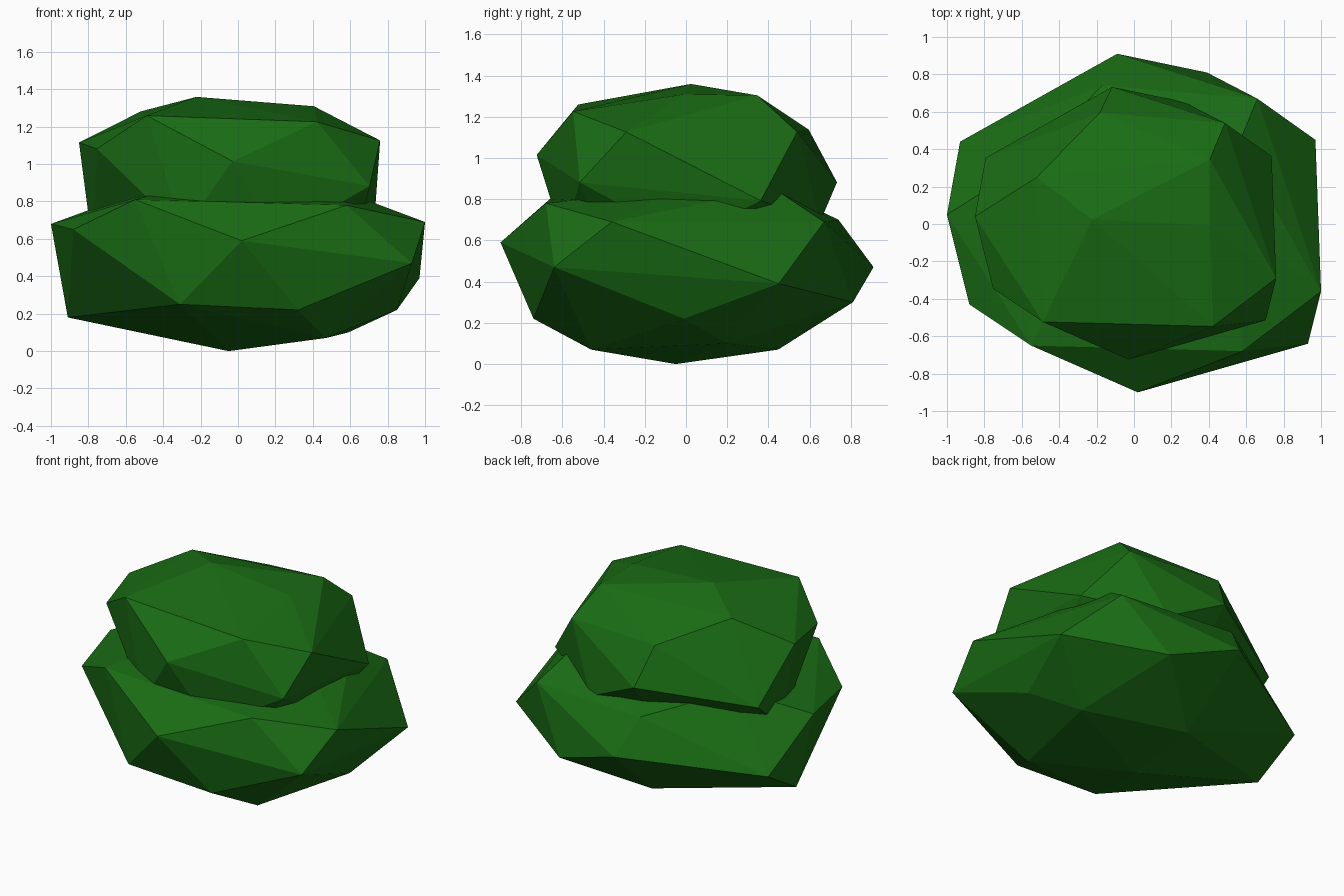
import bpy, bmesh

if "Cube" in bpy.data.objects:
    bpy.data.objects.remove(bpy.data.objects["Cube"])

# Leaf material
leaf = bpy.data.materials.new("leaf_green")
leaf.diffuse_color = (0.01, 0.15, 0.007, 1)
leaf.use_nodes = True
leaf.node_tree.nodes["Principled BSDF"].inputs["Base Color"].default_value = leaf.diffuse_color

# Corner points of one rough, faceted foliage clump
CLUMP = [
    # underside
    (-.05, -.05, 0), (.47, -.46, .07), (.59, .2, .10), (-.055, .447, .07),
    (-.91, .11, .18), (.85, -.01, .22), (.32, -.74, .22), (-.31, -.74, .25),
    # waist
    (.39, .81, .30), (-.93, .44, .38), (.97, .45, .39), (.93, -.64, .47),
    (-.09, .91, .47), (.02, -.90, .59),
    # shoulder
    (-.88, -.43, .65), (-1, .05, .68), (1, -.36, .69), (.66, .67, .69),
    (-.17, .74, .70),
    # crown
    (.58, -.68, .78), (-.55, -.65, .81), (-.59, .31, .83), (.56, .43, .85),
    (.56, -.01, .855), (-.22, .03, .90),
]


def clump(name, scale, offset):
    """Flat-shaded hull of the clump points, scaled and moved."""
    bm = bmesh.new()
    for p in CLUMP:
        bm.verts.new([c * s + o for c, s, o in zip(p, scale, offset)])
    hull = bmesh.ops.convex_hull(bm, input=bm.verts)
    loose = [v for v in bm.verts if not v.link_faces]
    bmesh.ops.delete(bm, geom=loose, context='VERTS')
    bmesh.ops.recalc_face_normals(bm, faces=bm.faces)
    mesh = bpy.data.meshes.new(name)
    bm.to_mesh(mesh)
    bm.free()
    mesh.materials.append(leaf)
    obj = bpy.data.objects.new(name, mesh)
    bpy.context.collection.objects.link(obj)
    return obj


# Wide lower clump and its narrower, taller copy on top
clump("lower_foliage", (1, 1, 1), (0, 0, 0))
clump("upper_foliage", (.805, .805, 1.11), (-.045, 0, .36))
